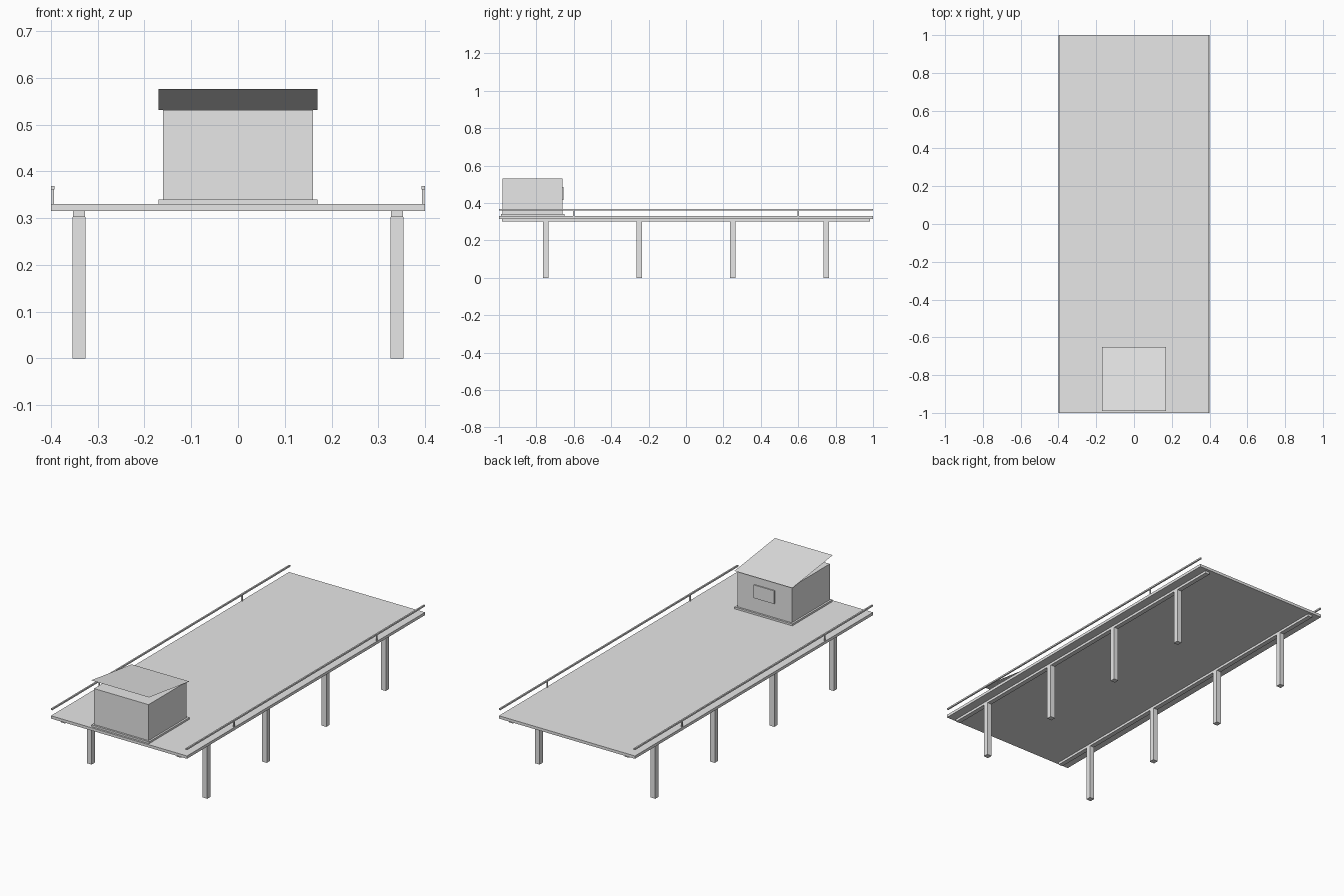
import bpy
import bmesh

default = bpy.data.objects.get("Cube")
if default:
    bpy.data.objects.remove(default, do_unlink=True)

# Single plain grey material
grey = bpy.data.materials.new("plain_grey")
grey.use_nodes = True
grey.diffuse_color = (0.8, 0.8, 0.8, 1)
grey.node_tree.nodes["Principled BSDF"].inputs["Base Color"].default_value = (0.8, 0.8, 0.8, 1)


def finish(name, bm):
    mesh = bpy.data.meshes.new(name)
    bm.to_mesh(mesh)
    bm.free()
    mesh.materials.append(grey)
    obj = bpy.data.objects.new(name, mesh)
    bpy.context.collection.objects.link(obj)
    return obj


def box(name, x, y, z):
    """Box spanning the given (low, high) ranges."""
    bm = bmesh.new()
    bmesh.ops.create_cube(bm, size=1)
    for v in bm.verts:
        for axis, (low, high) in enumerate((x, y, z)):
            v.co[axis] = low if v.co[axis] < 0 else high
    return finish(name, bm)


def around(centre, width):
    return (centre - width / 2, centre + width / 2)


# Deck
box("deck", (-0.4, 0.4), (-1, 1), (0.315, 0.33))

# Supports and railings on both sides
for side, s in (("left", 1), ("right", -1)):
    box(f"{side}_beam", around(s * 0.34, 0.025), (-0.985, 0.985), (0.302, 0.315))
    for i in range(4):
        box(f"{side}_leg_{i + 1}", around(s * 0.34, 0.028),
            around(-0.75 + i * 0.5, 0.028), (0, 0.302))
    box(f"{side}_handrail", around(s * 0.396, 0.008), (-1, 1), (0.361, 0.369))
    for end, y in (("front", -0.6), ("back", 0.6)):
        box(f"{side}_{end}_rail_post", around(s * 0.396, 0.006),
            around(y, 0.006), (0.33, 0.361))

# Hut with its plinth and serving hatch
box("hut_plinth", (-0.17, 0.17), (-0.99, -0.65), (0.33, 0.34))
box("hut_walls", (-0.16, 0.16), (-0.98, -0.66), (0.34, 0.531))
box("hut_hatch", (-0.06, 0.06), (-0.66, -0.654), (0.415, 0.485))

# Thin roof sheet, rising towards the front
bm = bmesh.new()
bmesh.ops.create_grid(bm, x_segments=1, y_segments=1, size=0.17)
for v in bm.verts:
    v.co.z = 0.576 if v.co.y < 0 else 0.531
    v.co.y -= 0.82
finish("hut_roof", bm)
